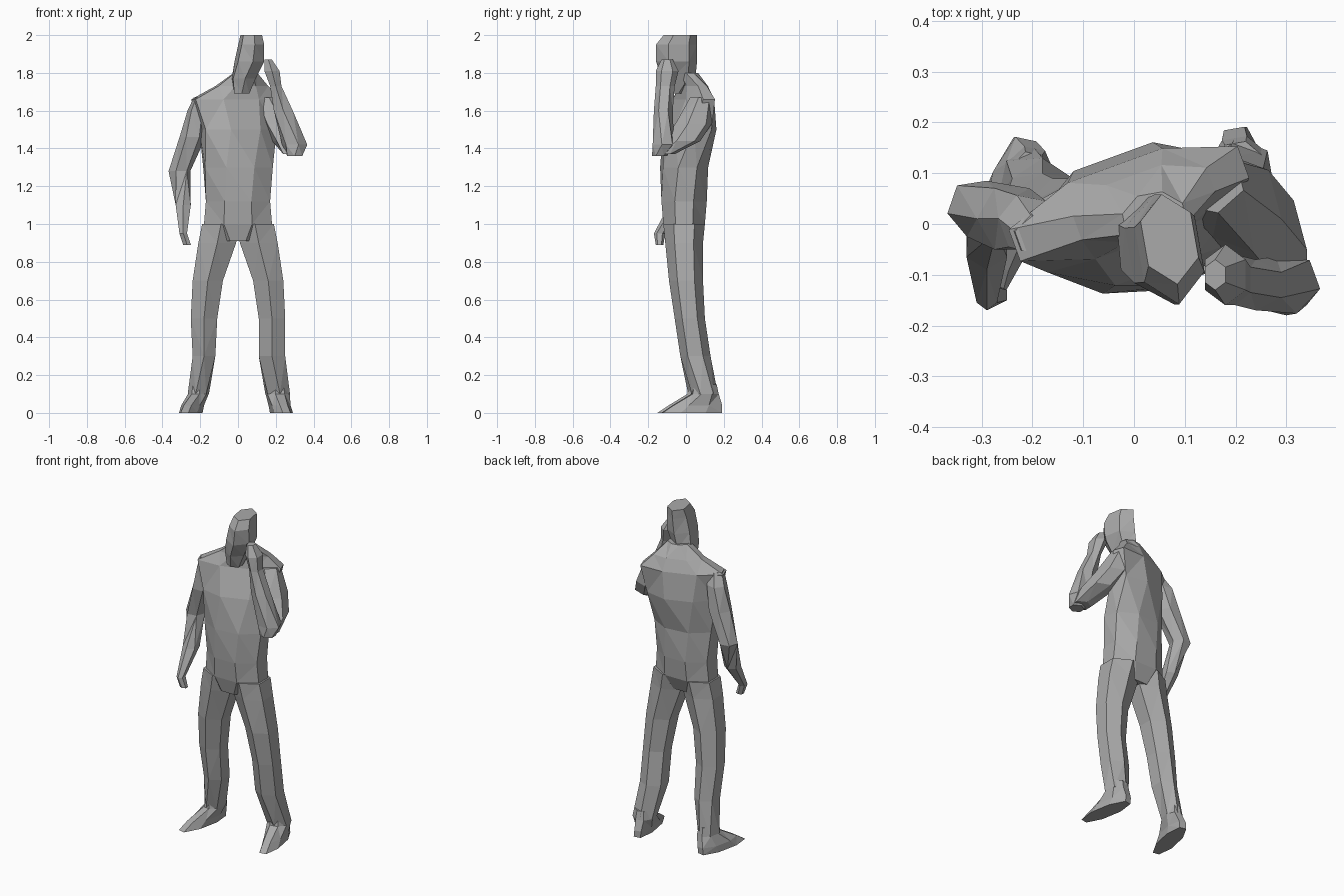
import bpy
import bmesh
from math import cos, sin, pi, radians
from mathutils import Matrix, Vector

cube = bpy.data.objects.get("Cube")
if cube:
    bpy.data.objects.remove(cube, do_unlink=True)

material = bpy.data.materials.new("plain grey")
material.use_nodes = True
grey = (.4, .4, .4, 1)
material.diffuse_color = grey
material.node_tree.nodes["Principled BSDF"].inputs["Base Color"].default_value = grey


def add_ring(bm, sides, height, wide, deep=None, across=0, back=0, turn=0):
    """Add one horizontal polygon with flat sides facing left and right."""
    angles = [2 * pi * (corner + .5) / sides for corner in range(sides)]
    reach_across = max(cos(angle) for angle in angles)
    reach_back = max(sin(angle) for angle in angles)
    rotation = Matrix.Rotation(radians(turn), 3, "Z")
    centre = Vector((across, back, height))
    ring = []
    for angle in angles:
        corner = Vector((wide * cos(angle) / reach_across,
                         (deep or wide) * sin(angle) / reach_back, 0))
        ring.append(bm.verts.new(centre + rotation @ corner))
    return ring


def build_part(name, sections, sides=6):
    """Skin a stack of cross-sections into a closed, faceted body part."""
    bm = bmesh.new()
    rings = [add_ring(bm, sides, **section) for section in sections]
    for lower, upper in zip(rings, rings[1:]):
        for corner in range(sides):
            following = (corner + 1) % sides
            bm.faces.new((lower[corner], lower[following],
                          upper[following], upper[corner]))
    bm.faces.new(rings[0])
    bm.faces.new(rings[-1])
    bmesh.ops.triangulate(bm, faces=bm.faces[:])
    bmesh.ops.recalc_face_normals(bm, faces=bm.faces[:])
    mesh = bpy.data.meshes.new(name)
    bm.to_mesh(mesh)
    bm.free()
    mesh.materials.append(material)
    part = bpy.data.objects.new(name, mesh)
    bpy.context.scene.collection.objects.link(part)


def build_leg(side_name, side, toe_out, ankle, foot, heel):
    """Build one trouser leg and its shoe, with the toes turned outwards."""
    turn = side * toe_out
    build_part(side_name + "_leg", [
        dict(height=.1, wide=ankle, deep=.07, across=side * .21, back=heel, turn=turn),
        dict(height=.3, wide=ankle + .01, deep=.08, across=side * .18, back=.05),
        dict(height=.5, wide=.07, deep=.08, across=side * .18, back=.02),
        dict(height=.7, wide=.08, deep=.09, across=side * .16),
        dict(height=.9, wide=.1, across=side * .11, back=-.01),
        dict(height=1, wide=.1, deep=.11, across=side * .09, back=-.01),
    ])
    build_part(side_name + "_shoe", [
        dict(height=0, wide=.05, deep=.16, across=side * foot, back=heel - .07, turn=turn),
        dict(height=.04, wide=.05, deep=.13, across=side * (foot - .01), back=heel - .04, turn=turn),
        dict(height=.1, wide=ankle, deep=.07, across=side * .21, back=heel, turn=turn),
        dict(height=.15, wide=ankle - .01, deep=.06, across=side * .21, back=heel, turn=turn),
    ], sides=8)


# Legs, spread apart and slanting backwards to the heels
build_leg("right", side=-1, toe_out=12, ankle=.05, foot=.25, heel=.08)
build_leg("left", side=1, toe_out=10, ankle=.06, foot=.23, heel=.1)

# Jacket, twisted so the left shoulder sits further back
build_part("torso", [
    dict(height=.91, wide=.1, deep=.08, back=-.02),
    dict(height=1, wide=.18, deep=.11, back=-.01),
    dict(height=1.12, wide=.17, deep=.12, back=-.01),
    dict(height=1.3, wide=.18, deep=.12, back=-.01, turn=6),
    dict(height=1.5, wide=.2, deep=.12, back=.02, turn=20),
    dict(height=1.66, wide=.24, deep=.08, across=-.01, back=.04, turn=20),
    dict(height=1.73, wide=.14, deep=.06, across=.02, back=.04, turn=20),
    dict(height=1.8, wide=.06, deep=.05, across=.04, back=.01, turn=10),
], sides=8)

# Head, leaning towards the raised hand
build_part("head", [
    dict(height=1.69, wide=.04, across=.02, back=-.06),
    dict(height=1.77, wide=.06, deep=.09, across=.03, back=-.04, turn=5),
    dict(height=1.86, wide=.07, deep=.11, across=.06, back=-.05, turn=10),
    dict(height=1.95, wide=.06, deep=.11, across=.07, back=-.05, turn=10),
    dict(height=2, wide=.05, deep=.09, across=.07, back=-.03, turn=10),
])

# Right arm, hanging with the hand forward
build_part("right_arm", [
    dict(height=.89, wide=.02, across=-.27, back=-.14),
    dict(height=.95, wide=.02, deep=.03, across=-.29, back=-.14),
    dict(height=1.1, wide=.04, deep=.05, across=-.29, back=-.04),
    dict(height=1.28, wide=.05, deep=.06, across=-.31, back=.03, turn=40),
    dict(height=1.46, wide=.06, deep=.07, across=-.24, back=.01, turn=30),
    dict(height=1.6, wide=.05, deep=.06, across=-.21, turn=20),
    dict(height=1.67, wide=.04, across=-.19, back=-.02, turn=20),
])

# Left arm, bent with the hand against the side of the head
build_part("left_upper_arm", [
    dict(height=1.37, wide=.05, across=.29, back=-.11),
    dict(height=1.44, wide=.07, deep=.1, across=.26, back=-.02, turn=15),
    dict(height=1.53, wide=.07, deep=.1, across=.21, back=.04, turn=15),
    dict(height=1.67, wide=.06, across=.15, back=.08, turn=15),
])
build_part("left_forearm_and_hand", [
    dict(height=1.36, wide=.04, across=.3, back=-.14),
    dict(height=1.42, wide=.06, across=.3, back=-.12, turn=20),
    dict(height=1.6, wide=.05, across=.24, back=-.12),
    dict(height=1.73, wide=.03, deep=.05, across=.2, back=-.11),
    dict(height=1.81, wide=.04, deep=.06, across=.18, back=-.1),
    dict(height=1.87, wide=.02, deep=.03, across=.16, back=-.1),
])
